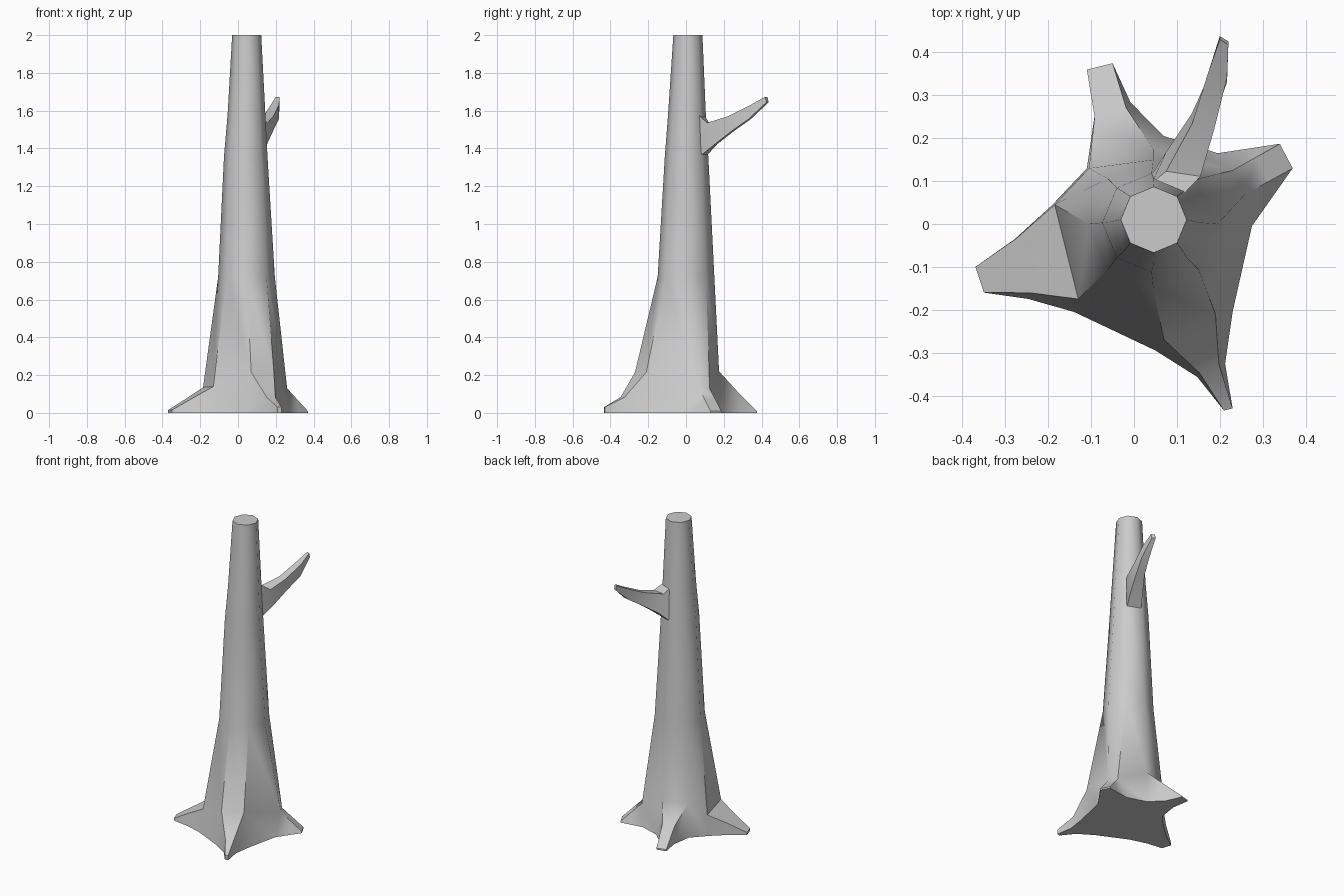
import bpy, bmesh
from math import cos, sin, pi, radians
from mathutils import Vector as V

if "Cube" in bpy.data.objects:
    bpy.data.objects.remove(bpy.data.objects["Cube"])


def finish(bm, name, angle=45):
    bmesh.ops.remove_doubles(bm, verts=bm.verts, dist=1e-5)
    bmesh.ops.recalc_face_normals(bm, faces=bm.faces)
    me = bpy.data.meshes.new(name)
    bm.to_mesh(me)
    bm.free()
    ob = bpy.data.objects.new(name, me)
    bpy.context.collection.objects.link(ob)
    bpy.ops.object.select_all(action='DESELECT')
    ob.select_set(True)
    bpy.context.view_layer.objects.active = ob
    bpy.ops.object.shade_smooth_by_angle(angle=radians(angle))
    return ob


def face(bm, pts):
    return bm.faces.new([bm.verts.new(p) for p in pts])


def loft(bm, rings, closed=True):
    for a, b in zip(rings, rings[1:]):
        n = len(a)
        for i in range(n if closed else n - 1):
            j = (i + 1) % n
            face(bm, (a[i], a[j], b[j], b[i]))


# Each root: shoulder pair, foot pair on the ground, tip pair, middle sag, pinch
roots = [
    dict(top=[(.26, .07, .13), (.23, .125, .13)], foot=[(.275, -.005), (.195, .165)],
         tip=[(.37, .13, .01), (.34, .187, .01)], sag=0, pinch=0),
    dict(top=[(.045, .175, .22), (-.105, .13, .22)], foot=[(.07, .205), (-.11, .13)],
         tip=[(-.05, .375, .01), (-.11, .36, .01)], sag=0, pinch=.3),
    dict(top=[(-.185, .045, .135), (-.13, -.175, .14)], foot=[(-.19, .045), (-.14, -.205)],
         tip=[(-.37, -.1, .015), (-.35, -.16, .015)], sag=0, pinch=.1),
    dict(top=[(.07, -.27, .215), (.19, -.21, .215)], foot=[(.05, -.295), (.23, -.205)],
         tip=[(.21, -.435, .03), (.23, -.43, .03)], sag=.04, pinch=.35),
]

# Eight-sided trunk flaring into the root shoulders
bm = bmesh.new()
rings = [[V((cx + r * cos(k * pi / 4), cy + r * sin(k * pi / 4), z)) for k in range(8)]
         for z, cx, cy, r in [(2, .046, .01, .077), (1.58, .045, .005, .1),
                              (1.36, .041, .003, .115), (.72, .045, 0, .15)]]
shoulders = [V(p) for r in roots for p in r['top']]
loft(bm, rings + [shoulders])
face(bm, rings[0])

# Roots as open lofts: foot, shoulder, shoulder, foot
outline = []
for r in roots:
    top = [V(p) for p in r['top']]
    foot = [V((*p, 0)) for p in r['foot']]
    tip = [V(p) for p in r['tip']]
    end = [V((p.x, p.y, 0)) for p in tip]

    def middle(pair, far, sag):
        m = [a.lerp(b, .5) - V((0, 0, sag)) for a, b in zip(pair, far)]
        c = (m[0] + m[1]) / 2
        return [p.lerp(c, r['pinch']) for p in m]

    mt, mf = middle(top, tip, r['sag']), middle(foot, end, 0)
    loft(bm, [[f[0], t[0], t[1], f[1]] for f, t in ((foot, top), (mf, mt), (end, tip))], False)
    face(bm, (end[0], tip[0], tip[1], end[1]))
    outline += [foot[0], mf[0], end[0], end[1], mf[1], foot[1]]

# Hollows between neighbouring roots, and the underside
for i in range(4):
    a, b = 2 * i + 1, (2 * i + 2) % 8
    fa, fb = roots[i]['foot'][1], roots[(i + 1) % 4]['foot'][0]
    face(bm, (shoulders[a], shoulders[b], V((*fb, 0)), V((*fa, 0))))
face(bm, outline)
finish(bm, "trunk_and_roots")

# Branch stub: left x, right x, lower (y, z), upper (y, z)
bm = bmesh.new()
sections = [[p - V((.004, .01, 0)) for p in (rings[2][2], rings[2][1], rings[1][1], rings[1][2])]]
for xl, xr, yl, zl, yu, zu in [(.075, .155, .16, 1.425, .115, 1.535),
                               (.135, .187, .25, 1.495, .225, 1.57),
                               (.173, .217, .335, 1.555, .345, 1.63),
                               (.2, .22, .43, 1.645, .422, 1.673)]:
    sections.append([V((xl, yl + .008, zl)), V((xr, yl - .004, zl)),
                     V((xr, yu - .004, zu)), V((xl, yu + .008, zu))])
loft(bm, sections)
face(bm, sections[0])
face(bm, sections[-1])
finish(bm, "branch_stub")
